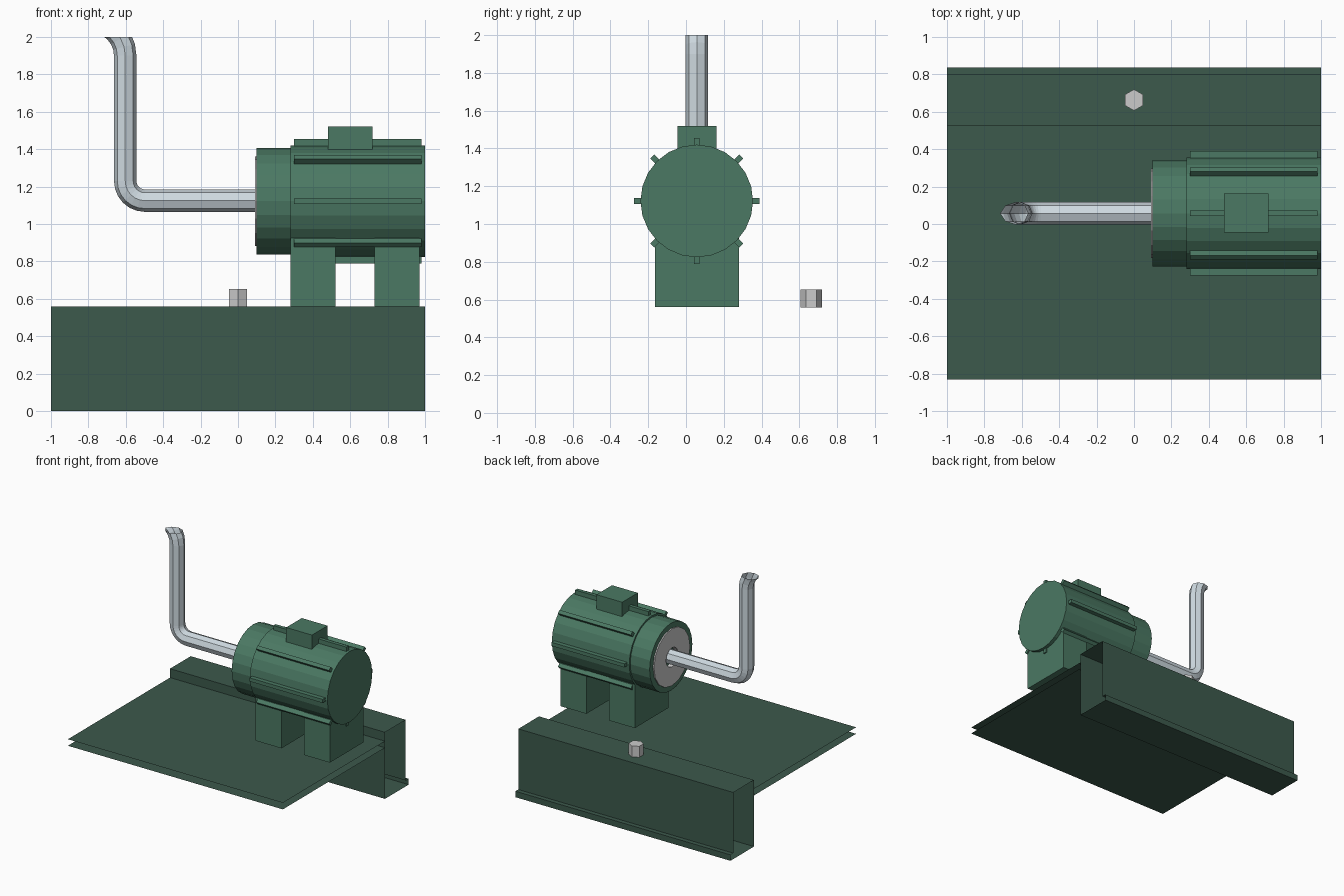
import bpy, bmesh, math
from mathutils import Vector, Matrix

if "Cube" in bpy.data.objects:
    bpy.data.objects.remove(bpy.data.objects["Cube"])


def material(name, rgb):
    m = bpy.data.materials.new(name)
    m.diffuse_color = (*rgb, 1)
    m.use_nodes = True
    m.node_tree.nodes["Principled BSDF"].inputs["Base Color"].default_value = m.diffuse_color
    return m


GREEN = material("motor_green", (0.07, 0.19, 0.125))
DARK = material("base_green", (0.045, 0.10, 0.072))
STEEL = material("pipe_steel", (0.62, 0.70, 0.75))
AXIS_Y, AXIS_Z = 0.057, 1.122


def finish(name, bm, mat=None, normals=True):
    if normals:
        bmesh.ops.recalc_face_normals(bm, faces=bm.faces)
    me = bpy.data.meshes.new(name)
    bm.to_mesh(me)
    bm.free()
    if mat:
        me.materials.append(mat)
    ob = bpy.data.objects.new(name, me)
    bpy.context.collection.objects.link(ob)
    return ob


def box(name, lo, hi, mat, roll=None):
    lo, hi = Vector(lo), Vector(hi)
    bm = bmesh.new()
    bmesh.ops.create_cube(bm, size=1)
    bmesh.ops.scale(bm, vec=hi - lo, verts=bm.verts)
    bmesh.ops.translate(bm, vec=(lo + hi) / 2, verts=bm.verts)
    if roll is not None:
        # turn about the motor axis
        bm.transform(Matrix.Translation((0, AXIS_Y, AXIS_Z)) @ Matrix.Rotation(roll, 4, 'X'))
    return finish(name, bm, mat)


def skin(bm, rings, closed=True):
    for a, b in zip(rings, rings[1:]):
        n = len(a)
        for i in range(n if closed else n - 1):
            j = (i + 1) % n
            bm.faces.new((a[i], a[j], b[j], b[i]))


def lathe(name, profile, sides, mat=None):
    """Spin (x, radius) points about the motor axis."""
    bm = bmesh.new()
    rings = []
    for x, r in profile:
        rings.append([bm.verts.new((x, AXIS_Y + r * math.sin(math.tau * i / sides),
                                    AXIS_Z + r * math.cos(math.tau * i / sides)))
                      for i in range(sides)])
    skin(bm, rings)
    bmesh.ops.remove_doubles(bm, verts=bm.verts, dist=1e-5)
    return finish(name, bm, mat)


def sheet(name, profile, mat):
    """Extrude an open or closed (y, z) profile along the whole length in x."""
    bm = bmesh.new()
    rings = [[bm.verts.new((x, y, z)) for x in (-1, 1)] for y, z in profile]
    skin(bm, rings, closed=False)
    bmesh.ops.remove_doubles(bm, verts=bm.verts, dist=1e-5)
    return finish(name, bm, mat)


# Base: open-ended box beam with a foot lip, and two thin deck sheets
sheet("base_beam", [(0.525, 0), (0.838, 0), (0.838, 0.05), (0.80, 0.05),
                    (0.80, 0.56), (0.525, 0.56), (0.525, 0)], DARK)
for label, z in (("upper", 0.485), ("lower", 0.43)):
    sheet(label + "_deck_sheet", [(-0.832, z), (0.525, z)], DARK)

# Motor body with a narrower front collar and a recess behind the face plate
lathe("motor_body", [(1, 0), (1, 0.298), (0.28, 0.298), (0.28, 0.284), (0.10, 0.284),
                     (0.10, 0.23), (0.13, 0.23), (0.13, 0)], 24, GREEN)
lathe("motor_face_plate", [(0.13, 0.24), (0.09, 0.24), (0.09, 0.08), (0.13, 0.08)], 16)

# Cooling fins every 45 degrees
for k in range(8):
    box(f"cooling_fin_{k + 1}", (0.30, -0.015, 0.27), (0.98, 0.015, 0.333), GREEN,
        roll=k * math.pi / 4)

# Terminal box and the two feet
box("terminal_box", (0.48, -0.045, 1.38), (0.72, 0.162, 1.52), GREEN)
for label, x in (("front", 0.28), ("rear", 0.73)):
    box(label + "_motor_foot", (x, -0.165, 0.56), (x + 0.24, 0.28, 0.98), GREEN)

# Pipe: out of the motor, bent upward, with a cut-off second bend
R1, R2, PX = 0.105, 0.183, -0.603
path = [(0.13, AXIS_Z + 0.003, math.pi)]
for i in range(7):
    t = math.pi / 2 * i / 6
    path.append((PX + R1 - R1 * math.sin(t), AXIS_Z + 0.003 + R1 - R1 * math.cos(t), math.pi - t))
for i in range(7):
    t = math.pi / 2 * i / 6
    path.append((PX - R2 + R2 * math.cos(t), 1.90 + R2 * math.sin(t), math.pi / 2 + t))
bm = bmesh.new()
rings = []
for x, z, heading in path:
    nx, nz = -math.sin(heading), math.cos(heading)
    ring = []
    for i in range(8):
        a = math.tau * i / 8
        u, v = 0.06 * math.cos(a), 0.06 * math.sin(a)
        ring.append(bm.verts.new((x + nx * u, AXIS_Y + v, z + nz * u)))
    rings.append(ring)
skin(bm, rings)
bmesh.ops.bisect_plane(bm, geom=bm.verts[:] + bm.edges[:] + bm.faces[:],
                       plane_co=(0, 0, 2), plane_no=(0, 0, 1), clear_outer=True)
finish("bent_pipe", bm, STEEL)

# Hex nut on the beam
bm = bmesh.new()
bmesh.ops.create_cone(bm, cap_ends=True, segments=6, radius1=0.057, radius2=0.057, depth=0.095)
top = max(v.co.y for v in bm.verts)
if top < 0.055:
    bmesh.ops.rotate(bm, matrix=Matrix.Rotation(math.pi / 6, 3, 'Z'), verts=bm.verts)
bmesh.ops.translate(bm, vec=(0, 0.663, 0.605), verts=bm.verts)
finish("hex_nut", bm)
